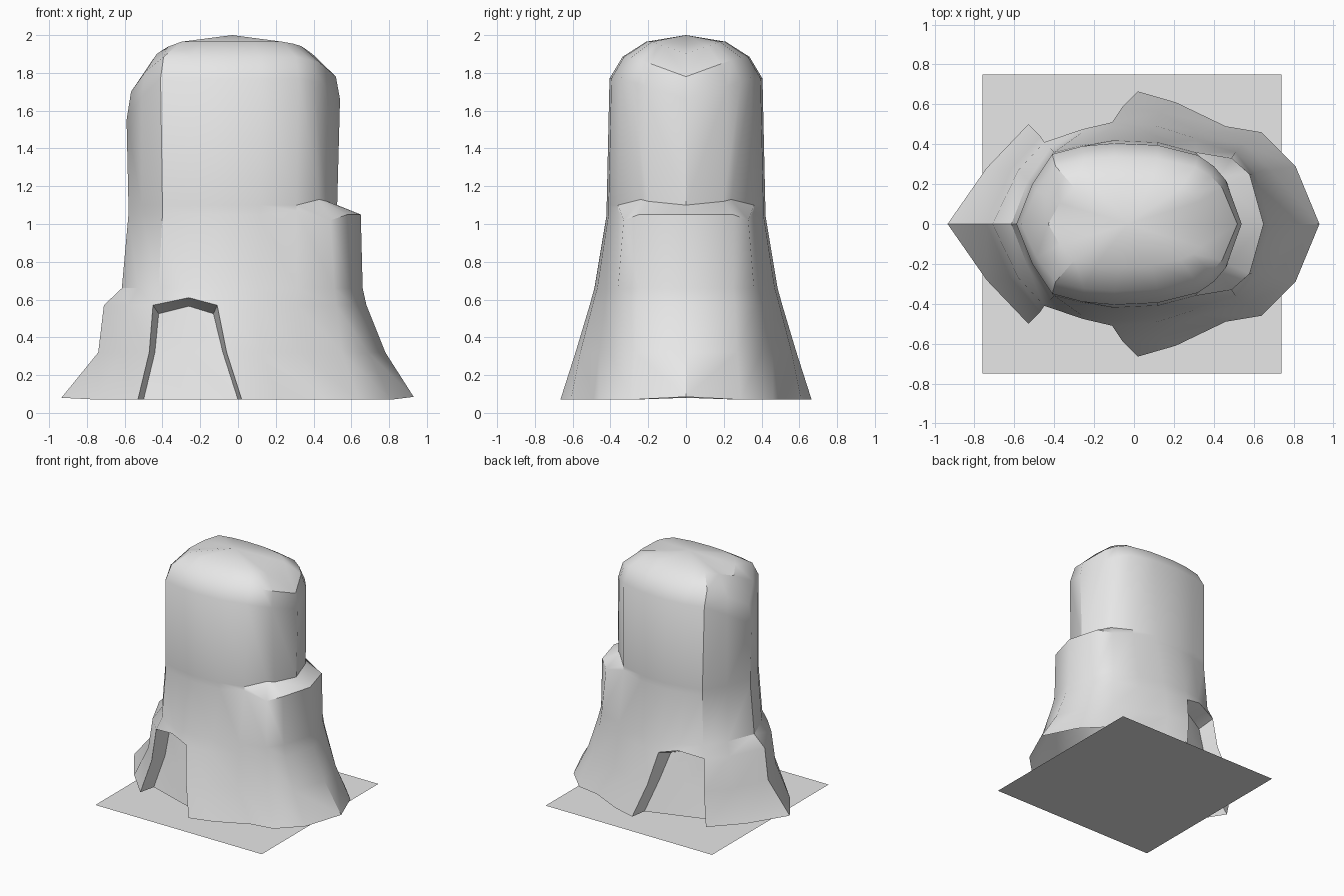
import bpy
import bmesh

if "Cube" in bpy.data.objects:
    bpy.data.objects.remove(bpy.data.objects["Cube"])

stone = bpy.data.materials.new("pale_grey")
stone.diffuse_color = (0.8, 0.8, 0.8, 1)
stone.use_nodes = True
stone.node_tree.nodes["Principled BSDF"].inputs["Base Color"].default_value = stone.diffuse_color


def make_object(name, bm):
    mesh = bpy.data.meshes.new(name)
    bm.to_mesh(mesh)
    bm.free()
    mesh.materials.append(stone)
    obj = bpy.data.objects.new(name, mesh)
    bpy.context.collection.objects.link(obj)
    return obj


# Half outlines of the tower, running from the right end round the front to the left end
base = [(.93, 0), (.81, -.29), (.64, -.46), (.46, -.49), (.21, -.61),
        (.02, -.665), (-.26, -.58), (-.53, -.50), (-.74, -.28), (-.935, 0)]
knee = [(.78, 0), (.69, -.27), (.55, -.40), (.32, -.46), (.13, -.56),
        (-.06, -.585), (-.27, -.52), (-.47, -.44), (-.62, -.27), (-.74, 0)]
arch = [(.68, 0), (.61, -.26), (.52, -.37), (.31, -.43), (.10, -.495),
        (-.11, -.51), (-.26, -.475), (-.45, -.41), (-.58, -.27), (-.71, 0)]
step = [(.66, 0), (.59, -.25), (.51, -.36), (.31, -.42), (.10, -.47),
        (-.11, -.485), (-.26, -.46), (-.42, -.38), (-.53, -.22), (-.615, 0)]
rim = [(.65, 0), (.58, -.25), (.49, -.33), (.31, -.36), (.12, -.41),
       (-.10, -.42), (-.26, -.395), (-.40, -.36), (-.51, -.20), (-.58, 0)]
waist = [(.525, 0), (.47, -.20), (.43, -.24)] + rim[3:]
upper = [(.54, 0), (.46, -.22), (.40, -.29), (.32, -.345), (.12, -.395),
         (-.10, -.405), (-.26, -.39), (-.41, -.35), (-.51, -.20), (-.59, 0)]


def level(outline, z, **special):
    """Lift an outline to height z; special heights are given per column."""
    return [(x, y, special.get(f"c{i}", z)) for i, (x, y) in enumerate(outline)]


def domed(sx, sy, right_z, left_z, front_z):
    """Scaled upper outline whose height rises from the two ends to the front."""
    row = []
    for x, y in upper:
        end = right_z if x > 0 else left_z
        rise = min(1, abs(y) / .345)
        row.append((x * sx, y * sy, end + (front_z - end) * rise))
    return row


rows = [
    level(base, .07, c0=.085, c9=.08),
    level(knee, .32),
    level(arch, .57, c6=.61),
    level(step, .66),
    level(rim, 1.05, c2=1.02, c3=1.07),
    level(waist, 1.10, c1=1.12, c2=1.13),
    domed(1.0, 1.0, 1.66, 1.55, 1.77),
    domed(.96, .83, 1.78, 1.70, 1.885),
    domed(.73, .52, 1.90, 1.90, 1.965),
]

# Tower with side buttress, leaving the doorway columns open near the ground
bm = bmesh.new()
grid = [[bm.verts.new(p) for p in row] for row in rows]
DOOR = (5, 6)
for r in range(len(rows) - 1):
    for c in range(9):
        if r < 2 and c in DOOR:
            continue
        bm.faces.new((grid[r][c], grid[r + 1][c], grid[r + 1][c + 1], grid[r][c + 1]))

# Crown
apex = bm.verts.new((-.03, 0, 2))
for c in range(9):
    bm.faces.new((grid[-1][c], apex, grid[-1][c + 1]))

# Recessed doorway: back wall plus the reveal around it
inner = []
for r in range(3):
    inner.append([])
    for c in (5, 6, 7):
        x, y, z = rows[r][c]
        x += {5: -.02, 6: 0, 7: .03}[c]
        inner[r].append(bm.verts.new((x, y + .13, z - (.045 if r == 2 else 0))))
for r in range(2):
    for c in range(2):
        bm.faces.new((inner[r][c], inner[r + 1][c], inner[r + 1][c + 1], inner[r][c + 1]))
    bm.faces.new((grid[r][5], grid[r + 1][5], inner[r + 1][0], inner[r][0]))
    bm.faces.new((inner[r][2], inner[r + 1][2], grid[r + 1][7], grid[r][7]))
for c in range(2):
    bm.faces.new((inner[2][c], grid[2][5 + c], grid[2][6 + c], inner[2][c + 1]))
bmesh.ops.delete(bm, geom=[v for v in bm.verts if not v.link_faces], context='VERTS')

# Mirror to the back, then shade smooth with crisp ridges
tower = make_object("tower", bm)
mirror = tower.modifiers.new("mirror", 'MIRROR')
mirror.use_axis = (False, True, False)
mirror.merge_threshold = .001
bpy.context.view_layer.objects.active = tower
tower.select_set(True)
bpy.ops.object.modifier_apply(modifier="mirror")
bpy.ops.object.shade_smooth_by_angle(angle=.6)

# Flat ground slab under the tower
bm = bmesh.new()
corners = [(-.76, -.75), (.74, -.75), (.74, .75), (-.76, .75)]
bm.faces.new([bm.verts.new((x, y, 0)) for x, y in corners])
make_object("ground_sheet", bm)
